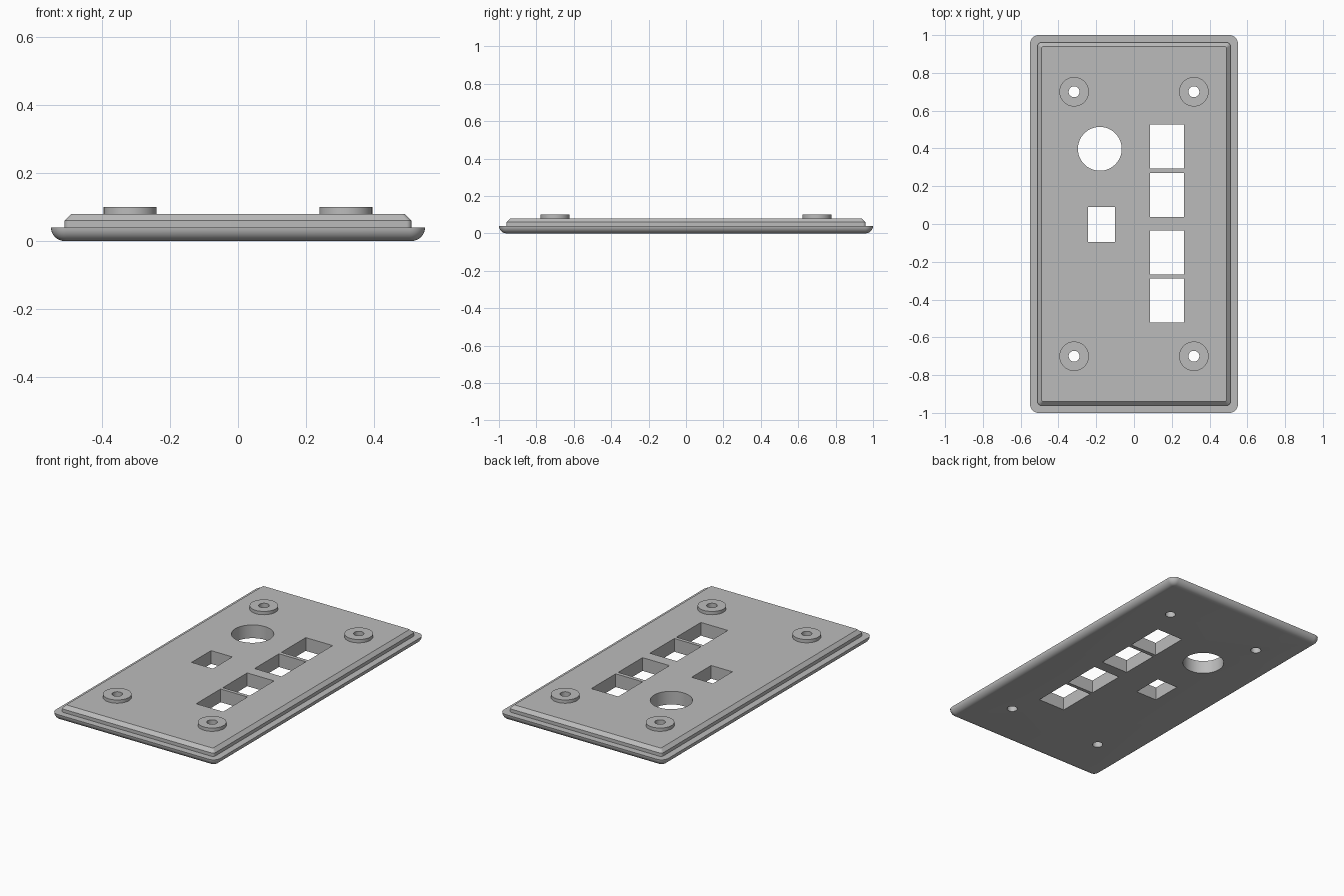
import bpy, bmesh
from math import sin, cos, pi, radians

cube = bpy.data.objects.get("Cube")
if cube:
    bpy.data.objects.remove(cube, do_unlink=True)

grey = bpy.data.materials.new("plain grey")
grey.use_nodes = True
COLOUR = (0.5, 0.5, 0.5, 1)
grey.diffuse_color = COLOUR
grey.node_tree.nodes["Principled BSDF"].inputs["Base Color"].default_value = COLOUR


def rounded_rect(hx, hy, r, steps=8):
    """Outline points of a rectangle with rounded corners."""
    pts = []
    for q, (sx, sy) in enumerate([(1, 1), (-1, 1), (-1, -1), (1, -1)]):
        for i in range(steps + 1):
            a = (q + i / steps) * pi / 2
            pts.append((sx * (hx - r) + r * cos(a), sy * (hy - r) + r * sin(a)))
    return pts


def circle(x, y, r, n=48):
    return [(x + r * cos(2 * pi * i / n), y + r * sin(2 * pi * i / n)) for i in range(n)]


def rect(x, y, hx, hy):
    return [(x + hx, y + hy), (x - hx, y + hy), (x - hx, y - hy), (x + hx, y - hy)]


def loft(bm, rings, closed=False):
    """Skin (outline, z) rings; cap the ends or close back to the first ring."""
    rows = [[bm.verts.new((x, y, z)) for x, y in pts] for pts, z in rings]
    pairs = list(zip(rows, rows[1:])) + ([(rows[-1], rows[0])] if closed else [])
    for a, b in pairs:
        for i in range(len(a)):
            j = (i + 1) % len(a)
            bm.faces.new((a[i], a[j], b[j], b[i]))
    if not closed:
        bm.faces.new(rows[0][::-1])
        bm.faces.new(rows[-1])


def make(name, bm):
    bmesh.ops.recalc_face_normals(bm, faces=bm.faces)
    mesh = bpy.data.meshes.new(name)
    bm.to_mesh(mesh)
    bm.free()
    mesh.materials.append(grey)
    ob = bpy.data.objects.new(name, mesh)
    bpy.context.collection.objects.link(ob)
    return ob


def activate(ob):
    bpy.ops.object.select_all(action='DESELECT')
    ob.select_set(True)
    bpy.context.view_layer.objects.active = ob


# Panel: rounded lower rim, then a stepped and chamfered upper deck
RIM, BOSS_X, BOSS_Y, BOLT_R = 0.04, 0.317, 0.70, 0.029
rings = []
for i in range(9):
    a = i / 8 * pi / 2
    inset = RIM * (1 - sin(a))
    rings.append((rounded_rect(0.55 - inset, 1 - inset, 0.045 - inset), RIM * (1 - cos(a))))
for inset, z in [(0.04, 0.04), (0.04, 0.06), (0.06, 0.08)]:
    rings.append((rounded_rect(0.55 - inset, 1 - inset, 0.025 - inset / 4), z))
bm = bmesh.new()
loft(bm, rings)
panel = make("panel", bm)

# Openings: round socket, small window, four large windows, bolt holes
bosses = [(sx * BOSS_X, sy * BOSS_Y) for sx in (-1, 1) for sy in (-1, 1)]
outlines = [circle(-0.181, 0.398, 0.116, 64), rect(-0.172, -0.003, 0.071, 0.093)]
outlines += [rect(0.175, y, 0.09, 0.1165) for y in (0.409, 0.153, -0.15, -0.404)]
outlines += [circle(x, y, BOLT_R) for x, y in bosses]
bm = bmesh.new()
for pts in outlines:
    loft(bm, [(pts, -0.1), (pts, 0.2)])
cutter = make("opening_cutter", bm)
cutter.hide_render = True
cut = panel.modifiers.new("openings", 'BOOLEAN')
cut.operation, cut.solver, cut.object = 'DIFFERENCE', 'EXACT', cutter
activate(panel)
bpy.ops.object.modifier_apply(modifier=cut.name)
bpy.data.objects.remove(cutter, do_unlink=True)
bpy.ops.object.shade_smooth_by_angle(angle=radians(30))

# Raised ring around each bolt hole
for n, (x, y) in enumerate(bosses, 1):
    bm = bmesh.new()
    outer, inner = circle(x, y, 0.078), circle(x, y, BOLT_R)
    loft(bm, [(outer, 0.08), (outer, 0.10), (inner, 0.10), (inner, 0.08)], closed=True)
    activate(make(f"bolt_ring_{n}", bm))
    bpy.ops.object.shade_smooth_by_angle(angle=radians(30))
